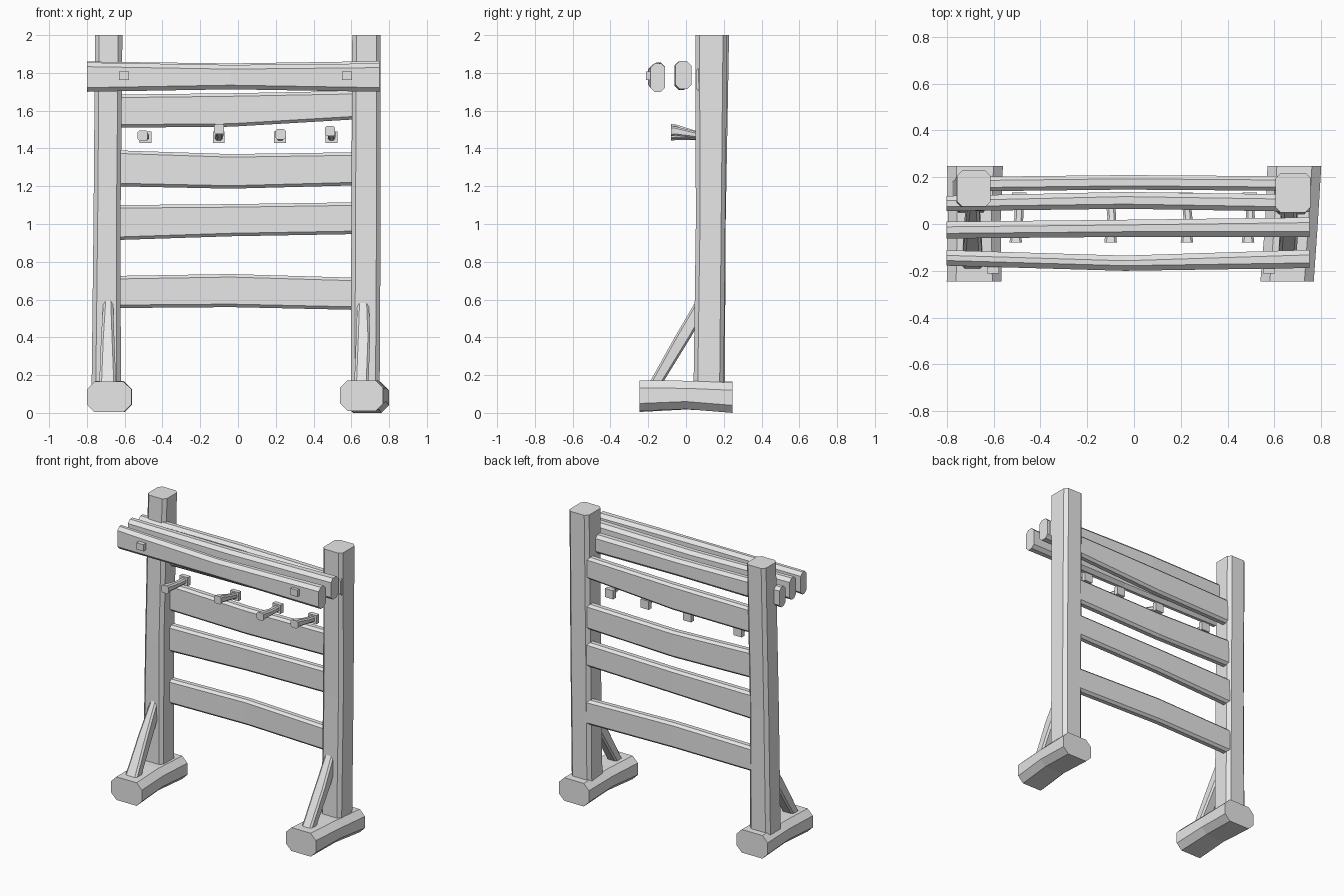
import bpy, bmesh

wood = bpy.data.materials.new("pale grey wood")
wood.diffuse_color = (0.8, 0.8, 0.8, 1)


def loft(name, axis, sections, bevel=0.0):
    """Chamfered box section swept along an axis.
    Each section: position, then min/max of the two other axes in xyz order."""
    bm = bmesh.new()
    rings = []
    for t, a0, a1, b0, b1 in sections:
        c = bevel
        if c:
            pts = [(a0 + c, b0), (a1 - c, b0), (a1, b0 + c), (a1, b1 - c),
                   (a1 - c, b1), (a0 + c, b1), (a0, b1 - c), (a0, b0 + c)]
        else:
            pts = [(a0, b0), (a1, b0), (a1, b1), (a0, b1)]
        ring = []
        for a, b in pts:
            co = [a, b]
            co.insert("xyz".index(axis), t)
            ring.append(bm.verts.new(co))
        rings.append(ring)
    n = len(rings[0])
    for r, s in zip(rings, rings[1:]):
        for i in range(n):
            j = (i + 1) % n
            bm.faces.new((r[i], r[j], s[j], s[i]))
    bm.faces.new(rings[0])
    bm.faces.new(rings[-1])
    bmesh.ops.recalc_face_normals(bm, faces=bm.faces)
    me = bpy.data.meshes.new(name)
    bm.to_mesh(me)
    bm.free()
    me.materials.append(wood)
    ob = bpy.data.objects.new(name, me)
    bpy.context.collection.objects.link(ob)
    return ob


# upright posts
loft("left_post", "z", [(0.14, -0.775, -0.62, 0.05, 0.205),
                        (1.0, -0.765, -0.622, 0.055, 0.21),
                        (2.0, -0.757, -0.612, 0.075, 0.228)], 0.022)
loft("right_post", "z", [(0.14, 0.597, 0.75, 0.04, 0.2),
                         (1.0, 0.6, 0.755, 0.052, 0.208),
                         (2.0, 0.605, 0.755, 0.05, 0.218)], 0.022)

# feet
loft("left_foot", "y", [(-0.245, -0.8, -0.565, 0.005, 0.165),
                        (0.0, -0.795, -0.57, 0.018, 0.17),
                        (0.247, -0.798, -0.56, 0.005, 0.165)], 0.04)
loft("right_foot", "y", [(-0.245, 0.54, 0.768, 0.01, 0.172),
                         (0.0, 0.56, 0.785, 0.02, 0.17),
                         (0.247, 0.57, 0.8, 0.0, 0.16)], 0.04)

# slanted braces
for name, xs in (("left_brace", [(-0.735, -0.645), (-0.725, -0.655), (-0.712, -0.662)]),
                 ("right_brace", [(0.615, 0.69), (0.625, 0.7), (0.632, 0.692)])):
    ys = [(0.14, -0.205, -0.135), (0.4, -0.06, 0.025), (0.6, 0.057, 0.14)]
    loft(name, "z", [(z, x0, x1, y0, y1) for (x0, x1), (z, y0, y1) in zip(xs, ys)], 0.012)

# back slats: bottom and top heights at left, middle and right
slats = [((1.51, 1.685), (1.515, 1.692), (1.555, 1.705)),
         ((1.20, 1.39), (1.187, 1.37), (1.205, 1.38)),
         ((0.915, 1.10), (0.935, 1.105), (0.947, 1.115)),
         ((0.555, 0.725), (0.56, 0.735), (0.545, 0.715))]
for k, zs in enumerate(slats):
    loft(f"back_slat_{k + 1}", "x",
         [(x, y, y + 0.062, z0, z1)
          for x, y, (z0, z1) in zip((-0.65, -0.04, 0.64), (0.14, 0.147, 0.142), zs)], 0.016)

# three long top beams
loft("front_beam", "x", [(-0.8, -0.178, -0.112, 1.70, 1.855),
                         (-0.04, -0.2, -0.135, 1.713, 1.842),
                         (0.75, -0.188, -0.11, 1.70, 1.85)], 0.022)
loft("middle_beam", "x", [(-0.8, -0.062, 0.01, 1.71, 1.86),
                          (-0.04, -0.055, 0.018, 1.715, 1.85),
                          (0.75, -0.055, 0.028, 1.715, 1.862)], 0.022)
loft("rear_beam", "x", [(-0.8, 0.055, 0.12, 1.70, 1.84),
                        (-0.04, 0.065, 0.137, 1.715, 1.835),
                        (0.75, 0.052, 0.125, 1.70, 1.83)], 0.02)

# square nails in the front beam
for k, x in enumerate((-0.603, 0.577)):
    loft(f"nail_{k + 1}", "y", [(-0.212, x - 0.026, x + 0.026, 1.762, 1.808),
                                (-0.15, x - 0.026, x + 0.026, 1.762, 1.808)])

# bent hanging pegs with square back plates: plate x, tip x, tip height
for k, (x, tx, tz) in enumerate(((-0.49, -0.505, 1.468), (-0.102, -0.1, 1.503),
                                 (0.222, 0.226, 1.475), (0.495, 0.487, 1.492))):
    loft(f"peg_plate_{k + 1}", "y", [(0.105, x - 0.031, x + 0.031, 1.43, 1.49),
                                     (0.135, x - 0.031, x + 0.031, 1.43, 1.49)])
    path = [(-0.08, tx, tz, 0.027), (-0.055, tx, tz, 0.024),
            (0.03, (x + tx) / 2 + 0.006, (tz + 1.46) / 2, 0.019), (0.11, x, 1.46, 0.019)]
    loft(f"peg_{k + 1}", "y", [(y, px - r, px + r, pz - r, pz + r)
                               for y, px, pz, r in path], 0.009)
